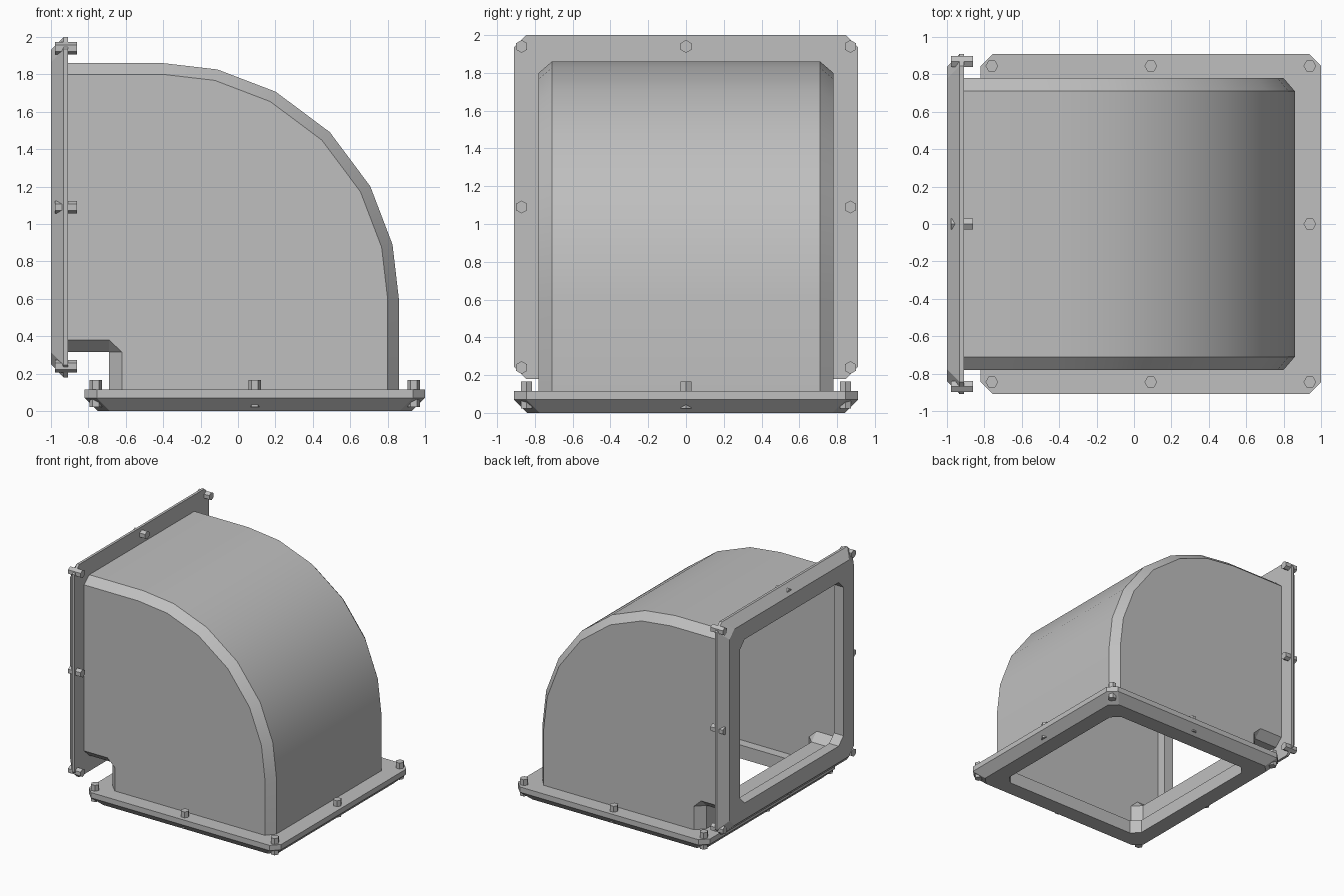
import bpy
import bmesh
from math import sin, cos, radians, pi
from mathutils import Matrix

cube = bpy.data.objects.get("Cube")
if cube:
    bpy.data.objects.remove(cube)

grey = bpy.data.materials.new("duct_grey")
grey.use_nodes = True
colour = (0.52, 0.52, 0.52, 1)
grey.diffuse_color = colour
grey.node_tree.nodes["Principled BSDF"].inputs["Base Color"].default_value = colour


def finish(name, bm, matrix=Matrix()):
    bmesh.ops.remove_doubles(bm, verts=bm.verts[:], dist=0.0005)
    bmesh.ops.recalc_face_normals(bm, faces=bm.faces[:])
    mesh = bpy.data.meshes.new(name)
    bm.to_mesh(mesh)
    bm.free()
    mesh.transform(matrix)
    mesh.materials.append(grey)
    obj = bpy.data.objects.new(name, mesh)
    bpy.context.collection.objects.link(obj)
    return obj


# Curved duct: side walls, chamfered edges, outer and inner skins
SIDE, EDGE = 0.78, 0.71
ANGLES = (0, 13.3, 28.5, 45, 61.5, 76.7, 90)


def bend(radius):
    arc = [(-0.4 + radius * sin(radians(a)), 0.6 + radius * cos(radians(a))) for a in ANGLES]
    return [(-0.92, arc[0][1])] + arc + [(arc[-1][0], 0.1)]


outer_skin, outer_side = bend(1.26), bend(1.20)
inner_skin = [(-0.92, 0.315), (-0.69, 0.315), (-0.69, 0.315), (-0.69, 0.1)]
inner_side = [(-0.92, 0.38), (-0.69, 0.38), (-0.62, 0.315), (-0.62, 0.1)]

bm = bmesh.new()


def row(points, y):
    return [bm.verts.new((x, y, z)) for x, z in points]


def strip(a, b):
    for i in range(len(a) - 1):
        bm.faces.new((a[i], a[i + 1], b[i + 1], b[i]))


skins = []
for s in (-1, 1):
    top, top_side = row(outer_skin, s * EDGE), row(outer_side, s * SIDE)
    low, low_side = row(inner_skin, s * EDGE), row(inner_side, s * SIDE)
    strip(top, top_side)
    strip(low, low_side)
    bm.faces.new(top_side + low_side[::-1])
    skins.append((top, low))
strip(skins[0][0], skins[1][0])
strip(skins[0][1], skins[1][1])
duct = finish("duct_elbow", bm)
bpy.context.view_layer.objects.active = duct
duct.select_set(True)
bpy.ops.object.shade_smooth_by_angle(angle=radians(25))
duct.select_set(False)


# Flanges: square rings with clipped corners and a bevelled mating face
def flange(name, slab, thick, matrix):
    bm = bmesh.new()
    loops = []
    for half, w in ((0.84, 0), (0.91, slab), (0.91, thick), (0.70, thick), (0.70, 0)):
        k = half - 0.065
        pts = [(half, -k), (half, k), (k, half), (-k, half),
               (-half, k), (-half, -k), (-k, -half), (k, -half)]
        loops.append([bm.verts.new((u, v, w)) for u, v in pts])
    for a, b in zip(loops, loops[1:] + loops[:1]):
        for i in range(8):
            j = (i + 1) % 8
            bm.faces.new((a[i], a[j], b[j], b[i]))
    finish(name, bm, matrix)


# Hexagonal bolts at the corners and middle of each flange side
def bolts(name, du, dv, top, turn, matrix):
    bottom = 0.022
    for i in (-1, 0, 1):
        for j in (-1, 0, 1):
            if i == j == 0:
                continue
            bm = bmesh.new()
            place = (Matrix.Translation((i * du, j * dv, (top + bottom) / 2))
                     @ Matrix.Rotation(turn, 4, 'Z'))
            bmesh.ops.create_cone(bm, cap_ends=True, segments=6, radius1=0.034,
                                  radius2=0.034, depth=top - bottom, matrix=place)
            finish(name, bm, matrix)


base = Matrix.Translation((0.09, 0, 0))
# Local u, v, w become world y, z, x
wall = Matrix(((0, 0, 1, -1), (1, 0, 0, 0), (0, 1, 0, 1.09), (0, 0, 0, 1)))

flange("base_flange", 0.07, 0.115, base)
flange("wall_flange", 0.068, 0.09, wall)
bolts("base_bolt", 0.85, 0.845, 0.165, pi / 2, base)
bolts("wall_bolt", 0.87, 0.85, 0.14, 0, wall)
